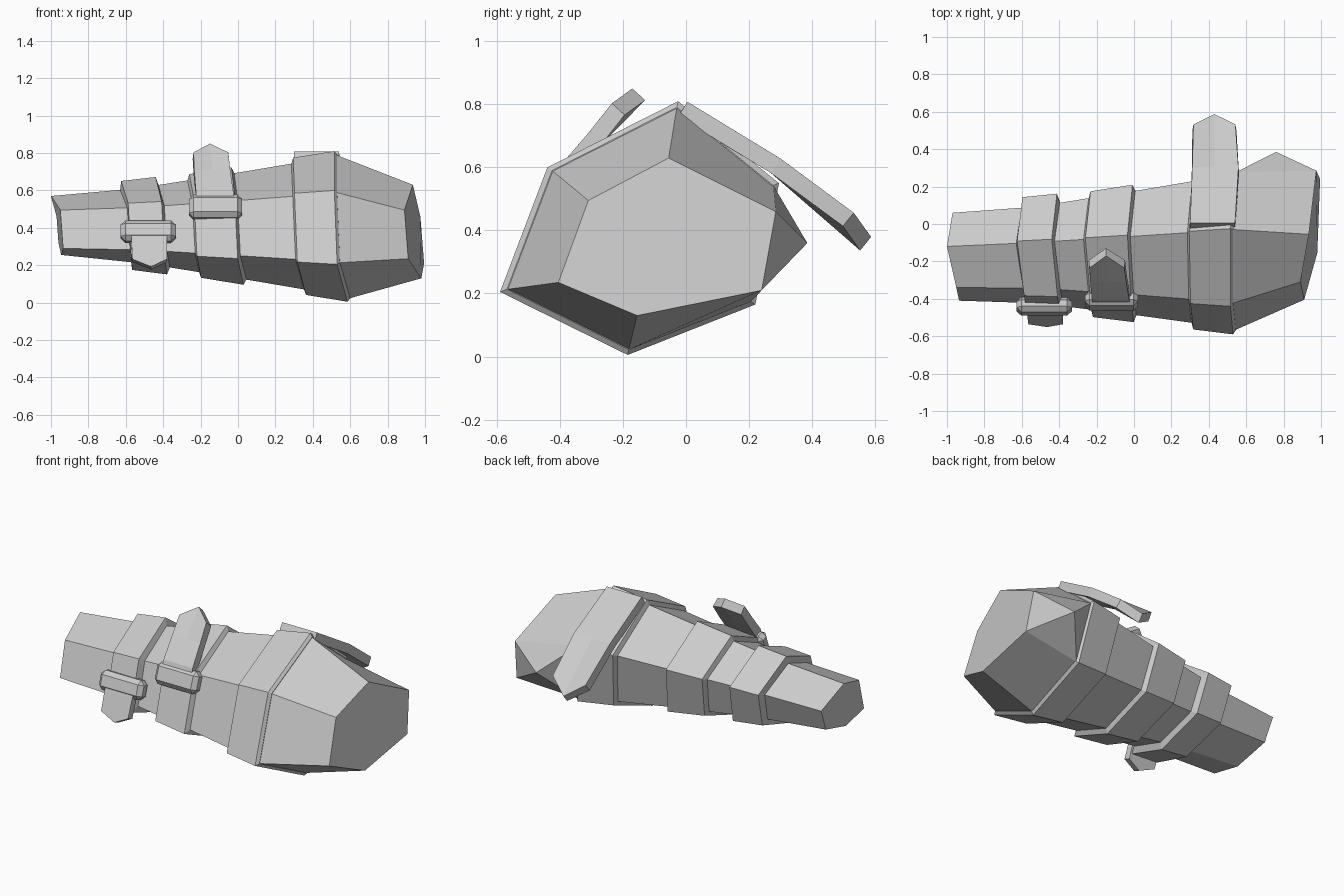
import bpy, bmesh, math
from mathutils import Vector

if "Cube" in bpy.data.objects:
    bpy.data.objects.remove(bpy.data.objects["Cube"])

cloth = bpy.data.materials.new("plain grey")
cloth.diffuse_color = (0.6, 0.6, 0.6, 1)
cloth.use_nodes = True
cloth.node_tree.nodes["Principled BSDF"].inputs["Base Color"].default_value = cloth.diffuse_color


def finish(name, bm):
    bmesh.ops.recalc_face_normals(bm, faces=bm.faces[:])
    me = bpy.data.meshes.new(name)
    bm.to_mesh(me)
    bm.free()
    me.materials.append(cloth)
    ob = bpy.data.objects.new(name, me)
    bpy.context.collection.objects.link(ob)
    return ob


# Six-sided sections: narrow end and widest point, starting at the top ridge
NARROW = [Vector(p) for p in [(-1, -.12, .57), (-.95, -.34, .495), (-.935, -.41, .29),
                              (-.945, -.22, .255), (-.96, 0, .32), (-.97, .06, .46)]]
WIDE = [Vector(p) for p in [(.515, -.025, .81), (.515, -.44, .60), (.53, -.59, .205),
                            (.585, -.185, .005), (.59, .22, .165), (.54, .295, .55)]]


def section(x, scale):
    """Section at top-ridge position x, scaled about its middle."""
    t = (x + 1) / 1.515
    pts = [a.lerp(b, t) for a, b in zip(NARROW, WIDE)]
    mid = sum(pts, Vector()) / 6
    return [Vector((p.x, mid.y + (p.y - mid.y) * scale, mid.z + (p.z - mid.z) * scale)) for p in pts]


def loft(bm, rings):
    rows = [[bm.verts.new(p) for p in r] for r in rings]
    for a, b in zip(rows, rows[1:]):
        for i in range(6):
            j = (i + 1) % 6
            bm.faces.new((a[i], a[j], b[j], b[i]))
    return rows


# Wrapped sleeve with stepped raised bands
steps = [(-1, 1), (-.63, .89), (-.625, 1.09), (-.44, 1.05), (-.425, .88), (-.27, .89),
         (-.26, 1.0), (-.035, 1.0), (-.02, .90), (.285, .92), (.295, 1.0), (.515, 1.0), (.53, .95)]
bm = bmesh.new()
rows = loft(bm, [section(x, s) for x, s in steps])
bm.faces.new(rows[0])
bm.faces.new(rows[-1])
finish("sleeve", bm)

# Rounded-off thick end, with one corner bulging at the back
start = section(.52, .955)
end = [(.935, -.055, .63), (.89, -.31, .495), (.91, -.405, .235),
       (.98, -.155, .13), (.995, .24, .21), (.975, .285, .46)]
bm = bmesh.new()
a, b = loft(bm, [start, end])
bm.faces.new(a)
bm.faces.new(b)
back = [f for f in bm.faces if set(f.verts) == {a[4], a[5], b[4], b[5]}]
fan = bmesh.ops.poke(bm, faces=back)
fan["verts"][0].co = (.76, .385, .36)
finish("thick_end", bm)


def strap(name, rows, tip, thick):
    """Rows are (x0, x1, y, z) along the middle of the strap; tip is the end point."""
    bm = bmesh.new()
    grid = []
    for k, (x0, x1, y, z) in enumerate(rows):
        mid = tip if k == len(rows) - 1 else ((x0 + x1) / 2, y, z)
        grid.append([bm.verts.new(p) for p in ((x0, y, z), mid, (x1, y, z))])
    for p, q in zip(grid, grid[1:]):
        for i in range(2):
            bm.faces.new((p[i], p[i + 1], q[i + 1], q[i]))
    ob = finish(name, bm)
    m = ob.modifiers.new("thickness", 'SOLIDIFY')
    m.thickness = thick
    m.offset = 0
    m.use_even_offset = True


strap("back_strap", [(.30, .54, -.01, .785), (.31, .56, .285, .605), (.315, .545, .515, .435)],
      (.43, .57, .358), .055)
strap("upper_strap", [(-.225, -.02, -.43, .46), (-.225, -.025, -.385, .58),
                      (-.235, -.04, -.29, .69), (-.24, -.05, -.215, .785)],
      (-.15, -.15, .832), .055)
strap("lower_strap", [(-.57, -.38, -.44, .42), (-.57, -.38, -.475, .33), (-.565, -.38, -.515, .225)],
      (-.465, -.53, .185), .045)


def buckle(name, centre, size, tilt):
    bm = bmesh.new()
    bmesh.ops.create_cube(bm, size=1)
    bmesh.ops.scale(bm, vec=size, verts=bm.verts[:])
    ob = finish(name, bm)
    ob.location = centre
    ob.rotation_euler.x = math.radians(tilt)
    m = ob.modifiers.new("chamfer", 'BEVEL')
    m.width = .025
    m.segments = 1


# Chamfered loops holding the two front straps
buckle("upper_buckle", (-.12, -.41, .51), (.285, .085, .13), -20)
buckle("lower_buckle", (-.48, -.44, .38), (.295, .085, .115), -18)
